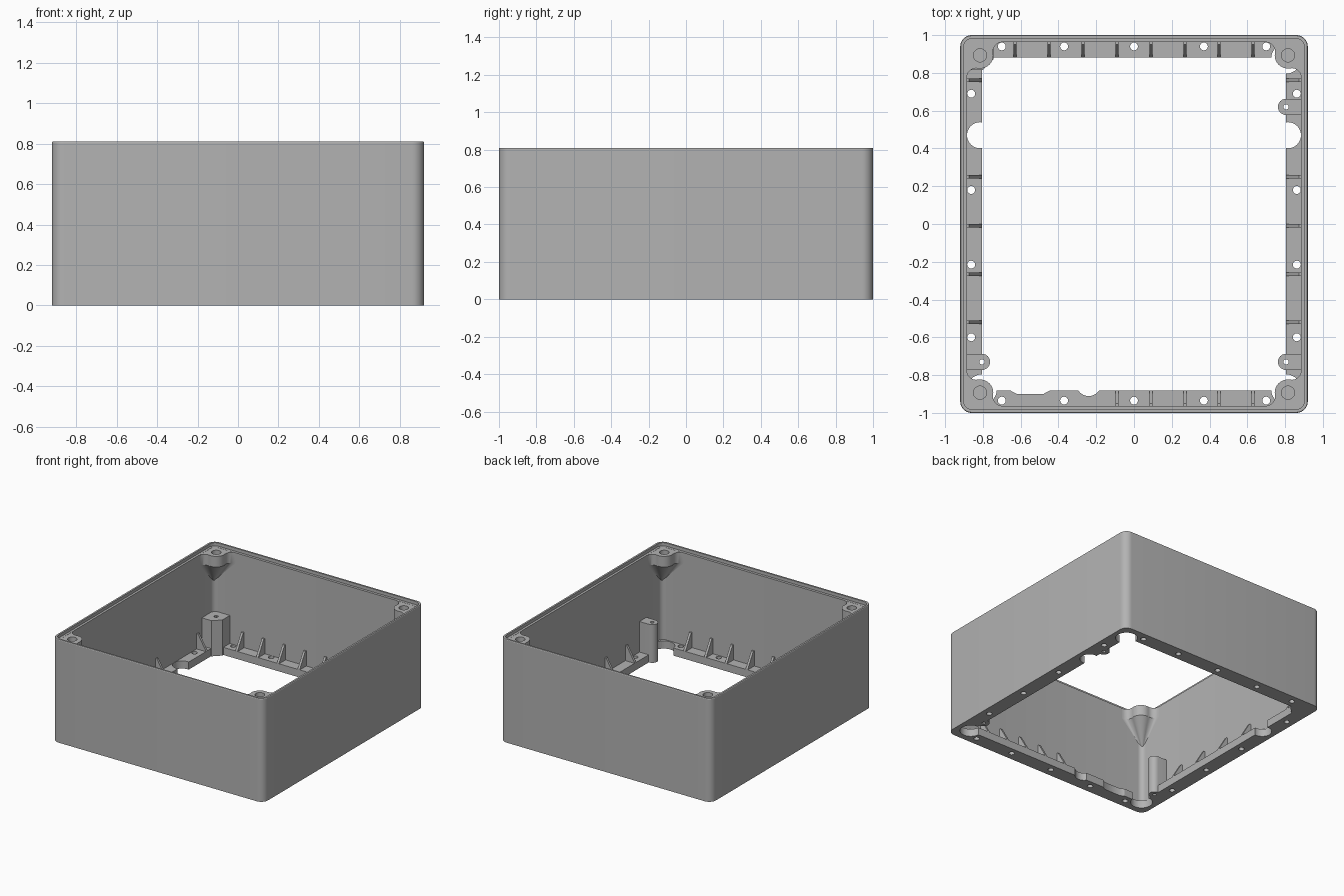
import bpy, bmesh, math
from mathutils import Vector

if "Cube" in bpy.data.objects:
    bpy.data.objects.remove(bpy.data.objects["Cube"])

grey = bpy.data.materials.new("light_grey")
grey.diffuse_color = (0.45, 0.45, 0.45, 1)
grey.use_nodes = True
grey.node_tree.nodes["Principled BSDF"].inputs["Base Color"].default_value = grey.diffuse_color

WX, WY = 0.885, 0.963      # inner wall faces
FX, FY = 0.805, 0.8825     # flange opening
FZ = 0.06                  # flange thickness


def finish(bm, name):
    bmesh.ops.recalc_face_normals(bm, faces=bm.faces)
    me = bpy.data.meshes.new(name)
    bm.to_mesh(me)
    bm.free()
    me.materials.append(grey)
    ob = bpy.data.objects.new(name, me)
    bpy.context.collection.objects.link(ob)
    return ob


def loft(name, rings, closed=False):
    """Skin a list of equal-length 3D rings; cap the ends or close the loop."""
    bm = bmesh.new()
    vs = [[bm.verts.new(p) for p in r] for r in rings]
    n = len(vs[0])
    pairs = list(zip(vs, vs[1:])) + ([(vs[-1], vs[0])] if closed else [])
    for a, b in pairs:
        for i in range(n):
            j = (i + 1) % n
            bm.faces.new((a[i], a[j], b[j], b[i]))
    if not closed:
        bm.faces.new(vs[0])
        bm.faces.new(vs[-1])
    return finish(bm, name)


def prism(name, pts, z0, z1):
    return loft(name, [[(x, y, z) for x, y in pts] for z in (z0, z1)])


def arc(cx, cy, r, a0, a1, n):
    return [(cx + r * math.cos(math.radians(a0 + (a1 - a0) * i / n)),
             cy + r * math.sin(math.radians(a0 + (a1 - a0) * i / n))) for i in range(n + 1)]


def circle(cx, cy, r, n=24):
    return arc(cx, cy, r, 0, 360, n)[:-1]


def rounded(hx, hy, r, z):
    pts = []
    for k, (sx, sy) in enumerate(((1, 1), (-1, 1), (-1, -1), (1, -1))):
        pts += arc(sx * (hx - r), sy * (hy - r), r, k * 90, k * 90 + 90, 8)
    return [(x, y, z) for x, y in pts]


def cut(ob, cutters):
    """Subtract each cutter and throw it away."""
    for c in cutters:
        m = ob.modifiers.new("cut", 'BOOLEAN')
        m.operation, m.solver, m.object = 'DIFFERENCE', 'EXACT', c
        bpy.context.view_layer.objects.active = ob
        bpy.ops.object.modifier_apply(modifier=m.name)
        bpy.data.objects.remove(c)


def drill(pts, z0=-0.1, z1=0.1):
    return prism("cutter", pts, z0, z1)


# walls with stepped rim and inward bottom flange
housing = loft("housing", [
    rounded(0.92, 1.0, 0.06, 0), rounded(0.92, 1.0, 0.06, 0.805),
    rounded(0.917, 0.997, 0.057, 0.81), rounded(0.903, 0.983, 0.05, 0.81),
    rounded(0.903, 0.983, 0.05, 0.785), rounded(WX, WY, 0.04, 0.785),
    rounded(WX, WY, 0.04, FZ), rounded(FX, FY, 0.004, FZ),
    rounded(FX, FY, 0.004, 0)], closed=True)

# post positions: side of the box, y
posts = [(1, 0.62), (1, -0.73), (-1, -0.73)]

cutters = []
# screw holes through the flange
for x in (-0.70, -0.37, 0, 0.37, 0.70):
    cutters += [drill(circle(x, y, 0.021, 16)) for y in (0.94, -0.935)]
for s in (-1, 1):
    for y in (0.69, 0.18, -0.215, -0.6):
        cutters.append(drill(circle(s * 0.862, y, 0.021, 16)))
    # half-round side notches
    cutters.append(drill(circle(s * 0.815, 0.47, 0.069, 32)))
# corner reliefs (back left corner carries a post instead)
for sx, sy in ((1, 1), (1, -1), (-1, -1)):
    cutters.append(drill(circle(sx * 0.805, sy * 0.875, 0.079, 32)))
# front edge notches
cutters.append(drill([(-0.68, -0.86), (-0.65, -0.884), (-0.62, -0.9),
                      (-0.48, -0.9), (-0.45, -0.884), (-0.42, -0.86)]))
cutters.append(drill(circle(-0.24, -0.845, 0.066, 32)))
# post holes
for s, y in posts:
    cutters.append(drill(circle(s * FX, y, 0.014, 12)))
cut(housing, cutters)
parts = [housing]

# corner screw bosses, tapering down into the wall corners
plan = (arc(0.697, 0.913, 0.05, 90, -9.6, 8) + arc(0.815, 0.893, 0.07, 170.4, 279.6, 12)[1:]
        + arc(0.835, 0.775, 0.05, 99.6, 0, 8)[1:] + [(0.9, 0.775), (0.9, 0.98), (0.697, 0.98)])
tip = Vector((0.89, 0.965))
for sx in (1, -1):
    for sy in (1, -1):
        rings = []
        for z, k in ((0.784, 1), (0.70, 1), (0.52, 0.1)):
            q = [tip + (Vector(p) - tip) * k for p in plan]
            rings.append([(sx * p.x, sy * p.y, z) for p in q])
        boss = loft("corner_boss", rings)
        cut(boss, [drill(circle(sx * 0.815, sy * 0.893, 0.035), 0.72, 0.9)])
        parts.append(boss)

# round-nosed side posts
for s, y in posts:
    pts = arc(FX, y, 0.043, 90, 270, 12) + [(0.9, y - 0.043), (0.9, y + 0.043)]
    post = prism("side_post", [(s * a, b) for a, b in pts], 0, 0.3)
    cut(post, [drill(circle(s * FX, y, 0.014, 12), -0.1, 0.4)])
    parts.append(post)

# faceted corner post at the back left
corner_post = prism("corner_post", [(-0.89, 0.815), (-0.80, 0.815), (-0.745, 0.87),
                                    (-0.745, 0.97), (-0.89, 0.97)], 0, 0.28)
cut(corner_post, [drill(circle(-0.815, 0.893, 0.016, 12), 0.18, 0.4)])
parts.append(corner_post)


# triangular ribs between flange and walls
def rib(along, side, on_y):
    wall, edge = (WY, FY) if on_y else (WX, FX)
    prof = [(wall + 0.005, 0.05), (edge, 0.05), (edge, FZ + 0.005),
            (wall - 0.012, 0.18), (wall + 0.005, 0.18)]
    rings = []
    for t in (-0.009, 0.009):
        rings.append([(along + t, side * d, z) if on_y else (side * d, along + t, z)
                      for d, z in prof])
    parts.append(loft("rib", rings))


for i in range(8):
    x = -0.63 + 0.18 * i
    rib(x, 1, True)
    if i > 2:
        rib(x, -1, True)
for y in (0.76, 0.25, -0.01, -0.265, -0.52):
    for s in (-1, 1):
        rib(y, s, False)

# smooth shading with crisp edges
for ob in parts:
    ob.select_set(True)
bpy.context.view_layer.objects.active = housing
bpy.ops.object.shade_smooth_by_angle(angle=math.radians(30))
